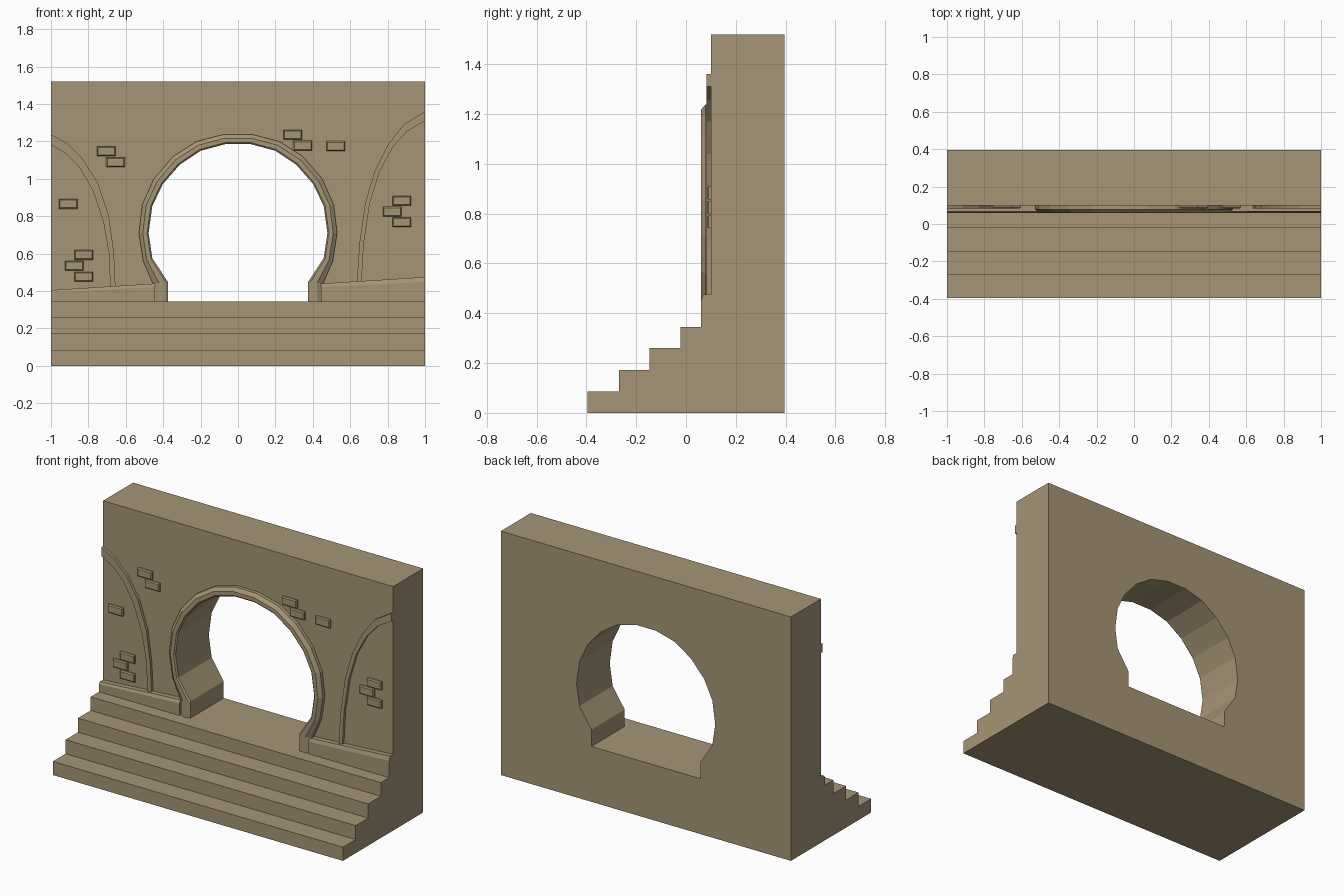
import bpy, bmesh

if "Cube" in bpy.data.objects:
    bpy.data.objects.remove(bpy.data.objects["Cube"])

stone = bpy.data.materials.new("stone")
stone.diffuse_color = (0.38, 0.30, 0.18, 1)
stone.use_nodes = True
stone.node_tree.nodes["Principled BSDF"].inputs["Base Color"].default_value = stone.diffuse_color


def finish(name, bm):
    bmesh.ops.recalc_face_normals(bm, faces=bm.faces)
    me = bpy.data.meshes.new(name)
    bm.to_mesh(me)
    bm.free()
    me.materials.append(stone)
    ob = bpy.data.objects.new(name, me)
    bpy.context.collection.objects.link(ob)
    return ob


def loft(name, rings):
    """Closed solid through a list of equal-length 3D loops."""
    bm = bmesh.new()
    vs = [[bm.verts.new(p) for p in r] for r in rings]
    n = len(rings[0])
    for a, b in zip(vs, vs[1:]):
        for i in range(n):
            j = (i + 1) % n
            bm.faces.new((a[i], a[j], b[j], b[i]))
    bm.faces.new(vs[0])
    bm.faces.new(vs[-1])
    return finish(name, bm)


def band(name, outer, inner, profile):
    """Moulding between two xz paths; profile = (fraction outer to inner, y)."""
    return loft(name, [[(o[0] + (i[0] - o[0]) * t, y, o[1] + (i[1] - o[1]) * t)
                        for t, y in profile] for o, i in zip(outer, inner)])


def mirrored(pts):
    return pts + [(-x, z) for x, z in reversed(pts)]


# Wall and steps from one side profile
side = [(-.395, 0), (-.395, .085), (-.27, .085), (-.27, .172), (-.147, .172),
        (-.147, .26), (-.022, .26), (-.022, .345), (.1, .345), (.1, 1.52),
        (.395, 1.52), (.395, 0)]
wall = loft("wall_and_steps", [[(x, y, z) for y, z in side] for x in (-1, 1)])

# Horseshoe doorway cut through the wall
inner = mirrored([(-.375, .345), (-.375, .45), (-.458, .575), (-.478, .71),
                  (-.458, .855), (-.402, .972), (-.312, 1.075), (-.2, 1.15),
                  (-.07, 1.185)])
outer = mirrored([(-.455, .345), (-.455, .44), (-.507, .56), (-.53, .71),
                  (-.512, .862), (-.45, 1.0), (-.347, 1.12), (-.22, 1.2),
                  (-.075, 1.238)])
cutter = loft("doorway_cutter", [[(x, y, z) for x, z in inner] for y in (.05, .6)])
mod = wall.modifiers.new("doorway", 'BOOLEAN')
mod.object = cutter
mod.operation = 'DIFFERENCE'
mod.solver = 'EXACT'
bpy.context.view_layer.objects.active = wall
bpy.ops.object.modifier_apply(modifier=mod.name)
bpy.data.objects.remove(cutter)

# Doorway moulding
band("doorway_moulding", outer, inner,
     [(0, .1), (0, .078), (.4, .06), (.85, .06), (1, .068), (1, .1)])

# Sloping plinths either side of the doorway
trim = [(0, .1), (0, .068), (.2, .06), (1, .06), (1, .1)]
band("left_plinth", [(-1, .405), (-.445, .44)], [(-1, .345), (-.445, .345)], trim)
band("right_plinth", [(.445, .44), (1, .475)], [(.445, .345), (1, .345)], trim)

# Half arches running off the wall ends
rib = [(0, .1), (0, .083), (1, .083), (1, .1)]
band("left_half_arch",
     [(-.655, .42), (-.663, .6), (-.69, .8), (-.75, .98), (-.83, 1.105),
      (-.915, 1.19), (-1, 1.238)],
     [(-.683, .42), (-.69, .6), (-.72, .77), (-.777, .94), (-.85, 1.065),
      (-.92, 1.135), (-1, 1.182)], rib)
band("right_half_arch",
     [(.635, .44), (.65, .66), (.68, .87), (.73, 1.04), (.8, 1.18),
      (.885, 1.29), (1, 1.36)],
     [(.66, .44), (.673, .66), (.705, .87), (.757, 1.04), (.828, 1.17),
      (.905, 1.255), (1, 1.31)], rib)

# Raised bricks with chamfered fronts
bricks = [(-.705, 1.147), (-.655, 1.088), (-.907, .866), (-.825, .593),
          (-.876, .535), (-.825, .477), (.293, 1.236), (.345, 1.178),
          (.522, 1.175), (.875, .883), (.825, .825), (.875, .768)]
for k, (cx, cz) in enumerate(bricks):
    loft(f"brick_{k + 1}",
         [[(cx + sx * (.05 - c), y, cz + sz * (.026 - c))
           for sx, sz in ((-1, -1), (1, -1), (1, 1), (-1, 1))]
          for y, c in ((.1, 0), (.09, 0), (.084, .006))])
